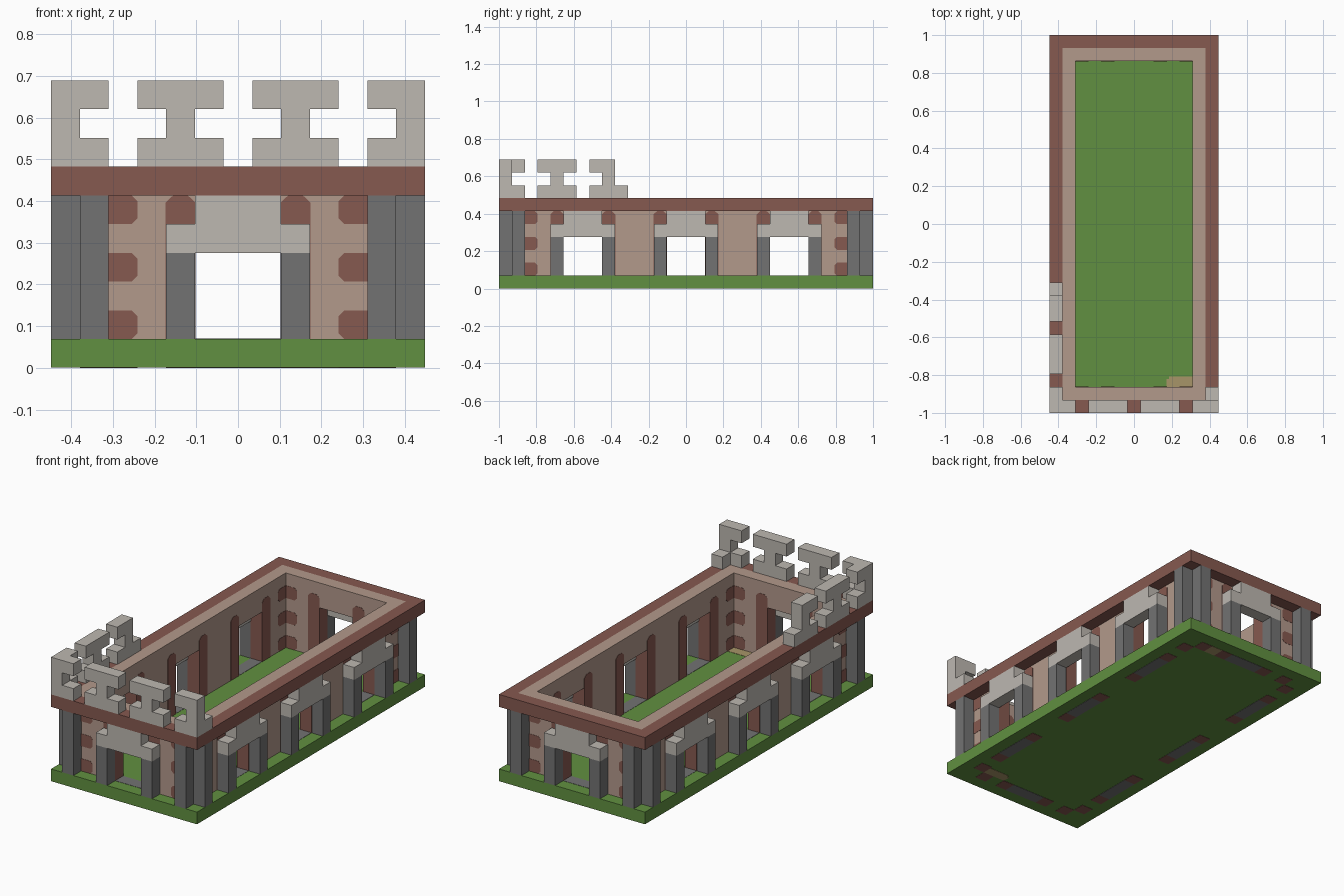
import bpy
import bmesh

cube = bpy.data.objects.get("Cube")
if cube:
    bpy.data.objects.remove(cube, do_unlink=True)

W, L = 13, 29            # plan size in blocks
U = 2 / L                # block size
EPS = 0.02               # painted patches stand this far proud


def material(name, r, g, b):
    m = bpy.data.materials.new(name)
    m.use_nodes = True
    m.diffuse_color = (r, g, b, 1)
    bsdf = m.node_tree.nodes["Principled BSDF"]
    bsdf.inputs["Base Color"].default_value = (r, g, b, 1)
    bsdf.inputs["Roughness"].default_value = 0.9
    return m


green = material("grass_green", 0.12, 0.28, 0.052)
brown = material("brick_brown", 0.24, 0.10, 0.08)
pink = material("plaster_pink", 0.45, 0.32, 0.26)
pale = material("pale_stone", 0.51, 0.48, 0.44)
dark = material("dark_stone", 0.17, 0.17, 0.17)
tan = material("dry_earth", 0.39, 0.30, 0.14)

parts = {}


def prism(part, mat, side, outline, d0, d1):
    """Extrude an outline (along, up) through a depth range of one side."""
    place = {"front": lambda s, d: (s, d),
             "back": lambda s, d: (s, L - d),
             "west": lambda s, d: (d, s),
             "east": lambda s, d: (W - d, s)}[side]
    bm = parts.setdefault(part, (bmesh.new(), mat))[0]
    rings = []
    for d in (d0, d1):
        ring = []
        for s, z in outline:
            x, y = place(s, d)
            ring.append(bm.verts.new(((x - W / 2) * U, (y - L / 2) * U, z * U)))
        rings.append(ring)
    a, b = rings
    bm.faces.new(a)
    bm.faces.new(b[::-1])
    for i in range(len(a)):
        j = (i + 1) % len(a)
        bm.faces.new((a[i], b[i], b[j], a[j]))


def block(part, mat, side, s0, s1, d0, d1, z0, z1):
    prism(part, mat, side, [(s0, z0), (s1, z0), (s1, z1), (s0, z1)], d0, d1)


def floor_patch(part, mat, side, s0, s1, d0=1, d1=2):
    block(part, mat, side, s0, s1, d0, d1, 0, 1 + EPS)


def spot(side, s0, toward, z):
    """Brick spot with the two corners away from the wall end clipped."""
    c = 0.2
    pts = [(0, z), (1 - c, z), (1, z + c), (1, z + 1 - c), (1 - c, z + 1), (0, z + 1)]
    prism("brick_spots", brown, side, [(s0 + toward * s, h) for s, h in pts],
          1 - EPS, 2 + EPS)


def door(side, s):
    """Arched doorway: s is the start of its three block opening."""
    for p in (s - 1, s + 3):
        block("door_pillars", dark, side, p, p + 1, 0, 1, 1, 4)
        c = 0.25
        prism("brick_jambs", brown, side,
              [(p - EPS, 1), (p + 1 + EPS, 1), (p + 1 + EPS, 6 - c),
               (p + 1 - c, 6), (p + c, 6), (p - EPS, 6 - c)], 1 - EPS, 2 + EPS)
        floor_patch("brick_footings", brown, side, p, p + 1)
    # stepped lintel
    prism("lintels", pale, side,
          [(s - 1, 4), (s + 4, 4), (s + 4, 5), (s + 3, 5),
           (s + 3, 6), (s, 6), (s, 5), (s - 1, 5)], 0, 1)
    block("walls", pink, side, s, s + 3, 1, 2, 5, 7)
    floor_patch("thresholds", dark, side, s, s + 3)


# Ground slab
block("ground_slab", green, "front", 0, W, 0, L, EPS, 1)

# Four walls with doors, corner pillars, spots and the cornice
for side in ("front", "back", "west", "east"):
    short = side in ("front", "back")
    n = W if short else L
    doors = [5] if short else [5, 13, 21]
    inset = 1 if short else 2
    edges = [inset] + [e for s in doors for e in (s, s + 3)] + [n - inset]
    for a, b in zip(edges[::2], edges[1::2]):
        block("walls", pink, side, a, b, 1, 2, 1, 7)
    for s in doors:
        door(side, s)
    for end, toward in ((2, 1), (n - 2, -1)):
        for z in (1, 3, 5):
            spot(side, end, toward, z)
        floor_patch("brick_footings", brown, side, min(end, end + toward),
                    max(end, end + toward))
        p = end - 1 if toward == 1 else end
        block("corner_pillars", dark, side, p, p + 1, 0, 1, 1, 6)
    trim = 0 if short else 1
    block("cornice", brown, side, trim, n - trim, 0, 1, 6, 7)

# Patches of dry earth, one with a clipped corner on the lawn
floor_patch("earth_patch", tan, "front", 9.2, 11, 2, 2.8)
floor_patch("earth_patch", tan, "front", 9, 11, 2, 2.6)
floor_patch("earth_patch", tan, "back", 9, 10)


# Ruined parapet: each merlon is a bottom, middle and top course
def merlon(side, *courses):
    for i, span in enumerate(courses):
        if span:
            block("parapet", pale, side, span[0], span[1], 0, 1, 7 + i, 8 + i)


merlon("front", (0, 2), (0, 1), (0, 2))
merlon("front", (3, 6), (4, 5), (3, 6))
merlon("front", (7, 10), (8, 9), (7, 10))
merlon("front", (11, 13), (12, 13), (11, 13))
merlon("west", (1, 2), None, (1, 2))
merlon("west", (3, 6), (4, 5), (3, 6))
merlon("west", (7, 10), (8, 9), (7, 9))
merlon("east", (1, 2))

# Turn every collected part into an object
for name, (bm, mat) in parts.items():
    bmesh.ops.recalc_face_normals(bm, faces=bm.faces)
    mesh = bpy.data.meshes.new(name)
    bm.to_mesh(mesh)
    bm.free()
    mesh.materials.append(mat)
    bpy.context.scene.collection.objects.link(bpy.data.objects.new(name, mesh))
